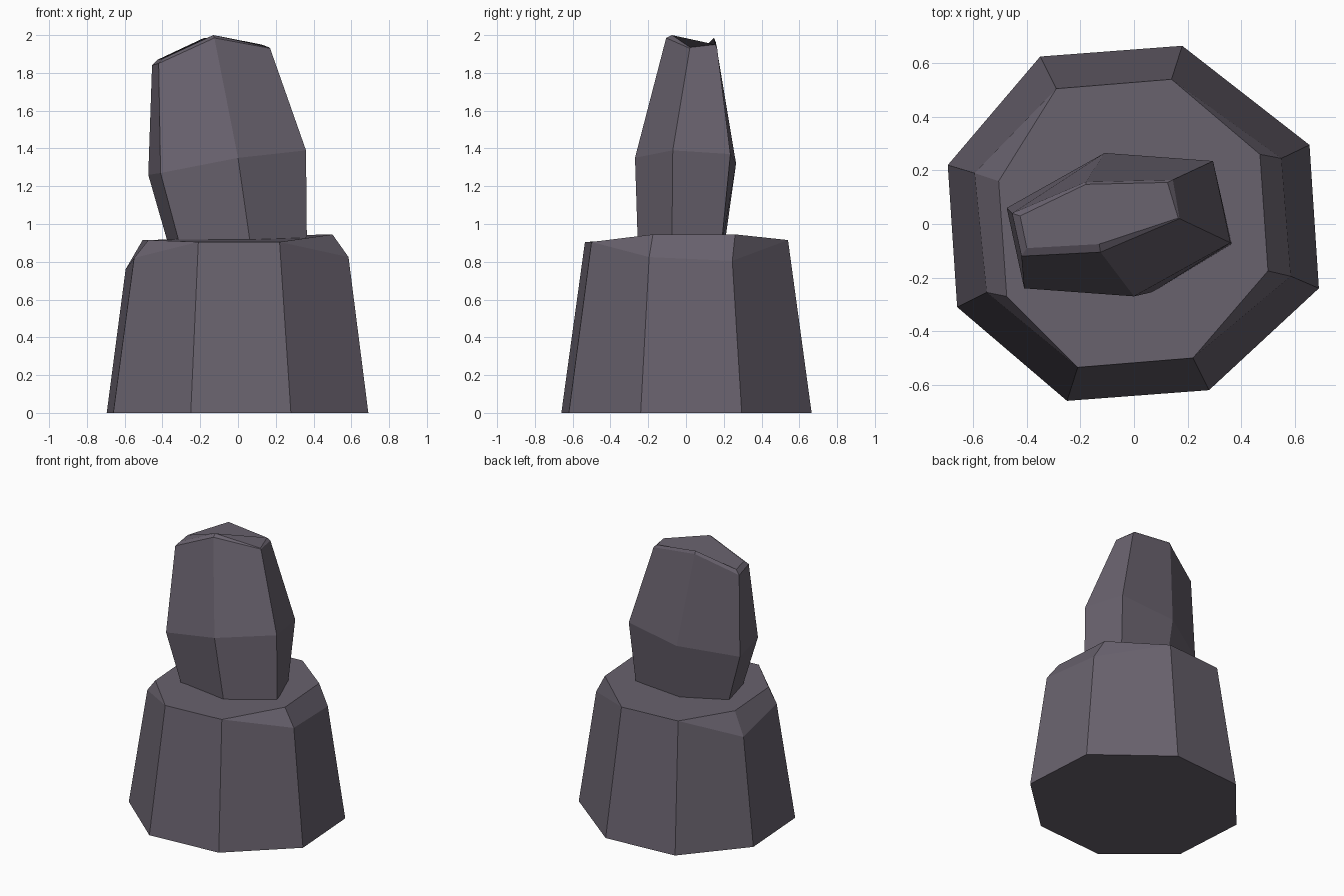
import bpy, bmesh

stone = bpy.data.materials.new("dark purple grey stone")
stone.diffuse_color = (0.14, 0.122, 0.155, 1)


def loft(name, rings):
    """Skin matching rings of points, cap both ends, merge shared points."""
    bm = bmesh.new()
    loops = [[bm.verts.new(p) for p in ring] for ring in rings]
    n = len(loops[0])
    for a, b in zip(loops, loops[1:]):
        for i in range(n):
            j = (i + 1) % n
            bm.faces.new((a[i], a[j], b[j], b[i]))
    bm.faces.new(loops[0][::-1])
    bm.faces.new(loops[-1])
    bmesh.ops.remove_doubles(bm, verts=bm.verts, dist=0.0005)
    bmesh.ops.recalc_face_normals(bm, faces=bm.faces)
    mesh = bpy.data.meshes.new(name)
    bm.to_mesh(mesh)
    bm.free()
    mesh.materials.append(stone)
    obj = bpy.data.objects.new(name, mesh)
    bpy.context.collection.objects.link(obj)
    return obj


# Tapered octagonal plinth; the chipped corners are on the left and right
foot = [(-0.25, -0.66, 0), (0.28, -0.62, 0), (0.69, -0.24, 0), (0.655, 0.295, 0),
        (0.18, 0.665, 0), (-0.35, 0.625, 0), (-0.695, 0.22, 0), (-0.66, -0.31, 0)]
shoulder = [(-0.21, -0.535, 0.905), (0.22, -0.50, 0.905), (0.585, -0.195, 0.825), (0.55, 0.245, 0.805),
            (0.14, 0.54, 0.915), (-0.29, 0.505, 0.915), (-0.595, 0.19, 0.76), (-0.55, -0.255, 0.82)]
rim = list(shoulder)
rim[2], rim[3] = (0.50, -0.175, 0.945), (0.47, 0.26, 0.945)
rim[6], rim[7] = (-0.505, 0.16, 0.915), (-0.475, -0.27, 0.915)
loft("plinth", [foot, shoulder, rim])

# Upright six-sided stone, widest at mid height, with a narrow bevelled top
base = [(-0.30, -0.20, 0.86), (0.07, -0.254, 0.86), (0.365, -0.075, 0.86),
        (0.265, 0.185, 0.86), (-0.09, 0.20, 0.86), (-0.36, 0.04, 0.86)]
middle = [(-0.41, -0.24, 1.27), (0.0, -0.27, 1.35), (0.36, -0.07, 1.39),
          (0.295, 0.235, 1.37), (-0.11, 0.265, 1.32), (-0.475, 0.06, 1.26)]
upper = [(-0.42, -0.12, 1.85), (-0.125, -0.105, 1.985), (0.17, 0.02, 1.93),
         (0.145, 0.165, 1.93), (-0.18, 0.157, 1.965), (-0.455, 0.04, 1.84)]
crown = [(-0.40, -0.09, 1.875), (-0.13, -0.075, 2.0), (0.165, 0.022, 1.935),
         (0.125, 0.155, 1.95), (-0.18, 0.148, 1.985), (-0.425, 0.03, 1.87)]
loft("standing_stone", [base, middle, upper, crown])
